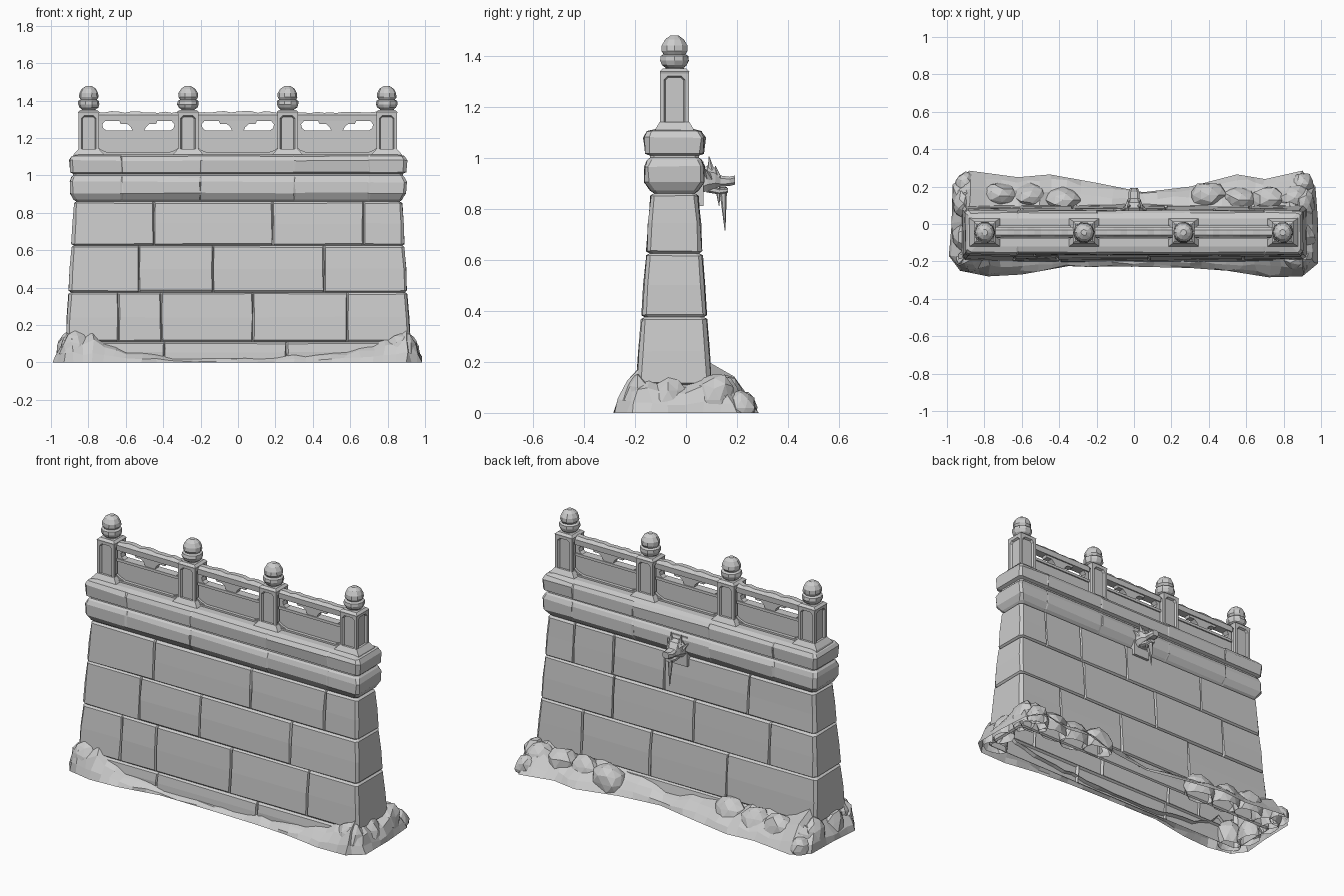
import bpy, bmesh, math, random
from mathutils import Vector, Matrix

random.seed(4)
cube = bpy.data.objects.get("Cube")
if cube:
    bpy.data.objects.remove(cube, do_unlink=True)

stone = bpy.data.materials.new("grey stone")
stone.use_nodes = True
GREY = (0.6, 0.6, 0.6, 1)
stone.diffuse_color = GREY
stone.node_tree.nodes["Principled BSDF"].inputs["Base Color"].default_value = GREY

YC = -0.045                              # centre line of the wall
POSTS = (-0.798, -0.267, 0.265, 0.795)


def jit(a):
    return random.uniform(-a, a)


def finish(bm, name, fix=True):
    if fix:
        bmesh.ops.recalc_face_normals(bm, faces=bm.faces[:])
    me = bpy.data.meshes.new(name)
    bm.to_mesh(me)
    bm.free()
    me.materials.append(stone)
    ob = bpy.data.objects.new(name, me)
    bpy.context.collection.objects.link(ob)
    return ob


def loft(bm, rings, start=False, end=False):
    vs = [[bm.verts.new(p) for p in r] for r in rings]
    n = len(vs[0])
    for a, b in zip(vs, vs[1:]):
        for i in range(n):
            k = (i + 1) % n
            bm.faces.new((a[i], a[k], b[k], b[i]))
    if start:
        bm.faces.new(vs[0][::-1])
    if end:
        bm.faces.new(vs[-1])


def rect(cx, cy, hx, hy, z):
    return [(cx + sx * hx, cy + sy * hy, z) for sx, sy in ((-1, -1), (1, -1), (1, 1), (-1, 1))]


def box(bm, cx, cy, hx, hy, z0, z1):
    loft(bm, [rect(cx, cy, hx, hy, z0), rect(cx, cy, hx, hy, z1)], True, True)


def prism(bm, pts, hy, cx, flip=1):
    # extrude an x-z outline through the railing thickness
    loft(bm, [[(cx + flip * x, YC + s * hy, z) for x, z in pts] for s in (-1, 1)], True, True)


def wall_size(z):
    t = z / 0.86
    return 0.925 - 0.05 * t, -0.2 + 0.065 * t, 0.105 - 0.06 * t


def outline(z, size, out, front=(), back=(), depth=0.0, rough=0.0):
    # plan of the wall, with chamfered corners and V joints
    hx, y0, y1 = size
    hx, y0, y1 = hx + out, y0 - out, y1 + out
    c, w = 0.016, 0.006
    p = [(-hx + c, y0)]
    for j in front:
        p += [(j - w, y0), (j, y0 + depth), (j + w, y0)]
    p += [(hx - c, y0), (hx, y0 + c), (hx, y1 - c), (hx - c, y1)]
    for j in sorted(back, reverse=True):
        p += [(j + w, y1), (j, y1 - depth), (j - w, y1)]
    p += [(-hx + c, y1), (-hx, y1 - c), (-hx, y0 + c)]
    return [(x + jit(rough), y + jit(rough), z + jit(rough * 0.7)) for x, y in p]


# Stone courses, open underneath
COURSES = [
    (0, 0.11, (-0.395, 0.26), (-0.3, 0.35)),
    (0.11, 0.375, (-0.64, -0.41, 0.08, 0.585), (-0.33, 0.17, 0.62)),
    (0.375, 0.625, (-0.53, -0.135, 0.46), (-0.6, -0.1, 0.43)),
    (0.625, 0.86, (-0.45, 0.185, 0.67), (-0.45, 0.1, 0.44, 0.7)),
]
bm = bmesh.new()
for z0, z1, front, back in COURSES:
    rings = []
    mid = (z0 + z1) / 2
    for z, out, d, r in ((z0, -0.01, 0, 0), (z0 + 0.009, 0.002, 0.014, 0.003),
                         (mid, 0.004, 0.014, 0.003), (z1 - 0.009, 0.002, 0.014, 0.003),
                         (z1, -0.01, 0, 0)):
        rings.append(outline(z, wall_size(z), out, front, back, d, r))
    loft(bm, rings)
finish(bm, "wall_courses", False)

# Moulded cornice and cap
bm = bmesh.new()
top = wall_size(0.86)
cuts = (-0.62, -0.2, 0.3, 0.7)
rings = []
for z, out, r in ((0.86, -0.01, 0), (0.872, 0.004, 0.003), (0.905, 0.025, 0.005), (0.965, 0.026, 0.005),
                  (0.99, 0.016, 0.002), (1.0, 0.006, 0), (1.008, 0.006, 0), (1.016, 0.024, 0.002),
                  (1.08, 0.029, 0.005), (1.102, 0.015, 0.004), (1.112, -0.015, 0)):
    rings.append(outline(z, top, out, cuts, cuts, 0, r))
loft(bm, rings, end=True)
finish(bm, "cornice_and_cap", False)

# Posts with recessed octagonal panels
KNOB = ((0.045, 1.335), (0.036, 1.352), (0.05, 1.362), (0.058, 1.38), (0.056, 1.398), (0.044, 1.405),
        (0.052, 1.418), (0.051, 1.44), (0.038, 1.463), (0.016, 1.478))
for i, px in enumerate(POSTS):
    bm = bmesh.new()
    box(bm, px, YC, 0.055, 0.057, 1.1, 1.335)
    bm.normal_update()
    sides = [f for f in bm.faces if abs(f.normal.z) < 0.5]
    bmesh.ops.inset_individual(bm, faces=sides, thickness=0.022)
    corners = list({v for f in sides for v in f.verts})
    bmesh.ops.bevel(bm, geom=corners, offset=0.014, segments=1, affect='VERTICES')
    panels = [f for f in bm.faces if len(f.verts) == 8]
    bm.normal_update()
    bmesh.ops.inset_individual(bm, faces=panels, thickness=0.007, depth=-0.012)
    finish(bm, f"post_{i + 1}")

    bm = bmesh.new()
    loft(bm, [rect(px, YC, 0.085, 0.08, 1.095), rect(px, YC, 0.08, 0.074, 1.113),
              rect(px, YC, 0.056, 0.058, 1.14)], True, True)
    loft(bm, [rect(px, YC, 0.055, 0.057, 1.33), rect(px, YC, 0.058, 0.058, 1.338),
              rect(px, YC, 0.045, 0.045, 1.35)], True, True)
    finish(bm, f"post_{i + 1}_base_and_collar")

    bm = bmesh.new()
    n = 10
    loft(bm, [[(px + (r + jit(0.002)) * math.cos(math.tau * k / n),
                YC + (r + jit(0.002)) * math.sin(math.tau * k / n), z) for k in range(n)]
              for r, z in KNOB], True, True)
    finish(bm, f"post_{i + 1}_finial")

# Railing bays: solid panel, pierced band, bracket and worn top rail
BRACKET = ((-0.105, 1.3), (-0.095, 1.275), (-0.06, 1.276), (-0.04, 1.258), (-0.03, 1.236),
           (0.03, 1.236), (0.04, 1.258), (0.06, 1.276), (0.095, 1.275), (0.105, 1.3))
for i, (a, b) in enumerate(zip(POSTS, POSTS[1:])):
    cx, half = (a + b) / 2, (b - a) / 2 - 0.05
    bm = bmesh.new()
    box(bm, cx, YC, half, 0.016, 1.1, 1.236)
    box(bm, cx, YC, half, 0.024, 1.224, 1.24)
    box(bm, cx, YC, half, 0.036, 1.095, 1.122)
    for s in (-1, 1):
        e = half
        prism(bm, ((e, 1.236), (e - 0.05, 1.236), (e - 0.028, 1.252), (e - 0.022, 1.272),
                   (e - 0.045, 1.3), (e, 1.3)), 0.018, cx, s)
        prism(bm, ((e, 1.11), (e - 0.085, 1.11), (e - 0.02, 1.135), (e, 1.15)), 0.03, cx, s)
    finish(bm, f"railing_panel_{i + 1}")

    bm = bmesh.new()
    prism(bm, BRACKET, 0.018, cx)
    finish(bm, f"railing_bracket_{i + 1}")

    bm = bmesh.new()
    rings = []
    for k in range(13):
        x = cx - half + 2 * half * k / 12
        zt = 1.338 + jit(0.006)
        rings.append([(x, YC + y, z) for y, z in ((-0.026, 1.29), (0.026, 1.29), (0.028, 1.322),
                                                  (0.014, zt), (-0.014, zt), (-0.028, 1.322))])
    loft(bm, rings, True, True)
    finish(bm, f"top_rail_{i + 1}")

# Rocky skirt: ground outline with the height it climbs the wall
SKIRT = ((-0.99, -0.17, 0.1), (-0.93, -0.25, 0.16), (-0.78, -0.28, 0.15), (-0.6, -0.27, 0.07),
         (-0.35, -0.225, 0.03), (0, -0.228, 0.02), (0.3, -0.235, 0.04), (0.5, -0.25, 0.05),
         (0.72, -0.285, 0.09), (0.9, -0.28, 0.15), (0.985, -0.21, 0.13), (0.985, 0, 0.12),
         (0.97, 0.2, 0.15), (0.9, 0.285, 0.15), (0.7, 0.24, 0.12), (0.55, 0.265, 0.12),
         (0.3, 0.2, 0.1), (0.05, 0.17, 0.07), (-0.2, 0.22, 0.09), (-0.45, 0.265, 0.11),
         (-0.62, 0.25, 0.13), (-0.88, 0.285, 0.17), (-0.97, 0.21, 0.15), (-0.975, 0, 0.12))
rings = [[], [], [], []]
for p, q in zip(SKIRT, SKIRT[1:] + SKIRT[:1]):
    for t in (0, 0.33, 0.67):
        x, y, h = Vector(p).lerp(Vector(q), t)
        h *= 1 + jit(0.2)
        wx, wy = max(-0.905, min(0.905, x)), max(-0.18, min(0.085, y))
        for ring, k, hz in zip(rings, (0, 0.14, 0.5, 1), (0, 0.32, 0.72, 1)):
            j = 0.012 if 0 < k < 1 else 0
            ring.append((x + (wx - x) * k + jit(j), y + (wy - y) * k + jit(j), h * hz + jit(j) * 0.4))
bm = bmesh.new()
loft(bm, rings)
finish(bm, "rock_skirt", False)


# Boulders half sunk in the skirt, cut off at the ground
def boulder(name, x, y, z, sx, sy, sz):
    bm = bmesh.new()
    bmesh.ops.create_icosphere(bm, subdivisions=2, radius=1)
    for v in bm.verts:
        v.co *= 1 + jit(0.1)
        v.co = Vector((x + v.co.x * sx, y + v.co.y * sy, z + v.co.z * sz))
    bmesh.ops.bisect_plane(bm, geom=bm.verts[:] + bm.edges[:] + bm.faces[:],
                           plane_co=(0, 0, 0), plane_no=(0, 0, 1), clear_inner=True)
    finish(bm, name, False)


for k, x in enumerate((-0.86, -0.72, -0.56, -0.38, 0.4, 0.56, 0.72, 0.86)):
    boulder(f"back_boulder_{k + 1}", x, 0.14 + jit(0.015), 0.05, 0.1, 0.07, 0.1 + jit(0.015))
for s, side in ((-1, "right"), (1, "left")):
    boulder(f"{side}_front_boulder", s * 0.87, -0.19, 0.05, 0.085, 0.06, 0.11)
    boulder(f"{side}_end_boulder", s * 0.91, -0.07, 0.04, 0.06, 0.08, 0.1)
    boulder(f"{side}_end_back_boulder", s * 0.91, 0.11, 0.05, 0.06, 0.08, 0.11)
    boulder(f"{side}_outer_boulder", s * 0.9, 0.215, 0.02, 0.06, 0.06, 0.07)

# Beast-head water spout on the back
bm = bmesh.new()
box(bm, 0, 0.052, 0.055, 0.016, 0.81, 0.985)
finish(bm, "spout_plate")


def along_y(bm, sections):
    loft(bm, [[(sx * w, y, z + sz * h) for sx, sz in
               ((-1, -0.5), (-0.6, -1), (0.6, -1), (1, -0.5), (1, 0.5), (0.6, 1), (-0.6, 1), (-1, 0.5))]
              for y, z, w, h in sections], True, True)


bm = bmesh.new()
along_y(bm, ((0.055, 0.905, 0.045, 0.045), (0.085, 0.92, 0.05, 0.05), (0.115, 0.92, 0.042, 0.04),
             (0.135, 0.908, 0.03, 0.022), (0.17, 0.907, 0.03, 0.018), (0.192, 0.912, 0.02, 0.018)))
along_y(bm, ((0.08, 0.88, 0.03, 0.016), (0.13, 0.868, 0.025, 0.012), (0.165, 0.872, 0.018, 0.009)))
finish(bm, "spout_head")


def spike(bm, base, tip, r):
    base, tip = Vector(base), Vector(tip)
    d = tip - base
    m = Matrix.Translation((base + tip) / 2) @ d.to_track_quat('Z', 'Y').to_matrix().to_4x4()
    bmesh.ops.create_cone(bm, cap_ends=True, segments=6, radius1=r, radius2=r * 0.1, depth=d.length, matrix=m)


bm = bmesh.new()
for s in (-1, 1):
    spike(bm, (s * 0.025, 0.1, 0.94), (s * 0.035, 0.09, 1.005), 0.016)
    spike(bm, (s * 0.035, 0.09, 0.92), (s * 0.068, 0.075, 0.955), 0.018)
    spike(bm, (s * 0.025, 0.125, 0.925), (s * 0.03, 0.115, 0.968), 0.013)
finish(bm, "spout_horns_and_ears")
bm = bmesh.new()
spike(bm, (0, 0.145, 0.885), (0, 0.153, 0.715), 0.016)
spike(bm, (0.012, 0.125, 0.88), (0.012, 0.13, 0.81), 0.011)
finish(bm, "spout_drip")
